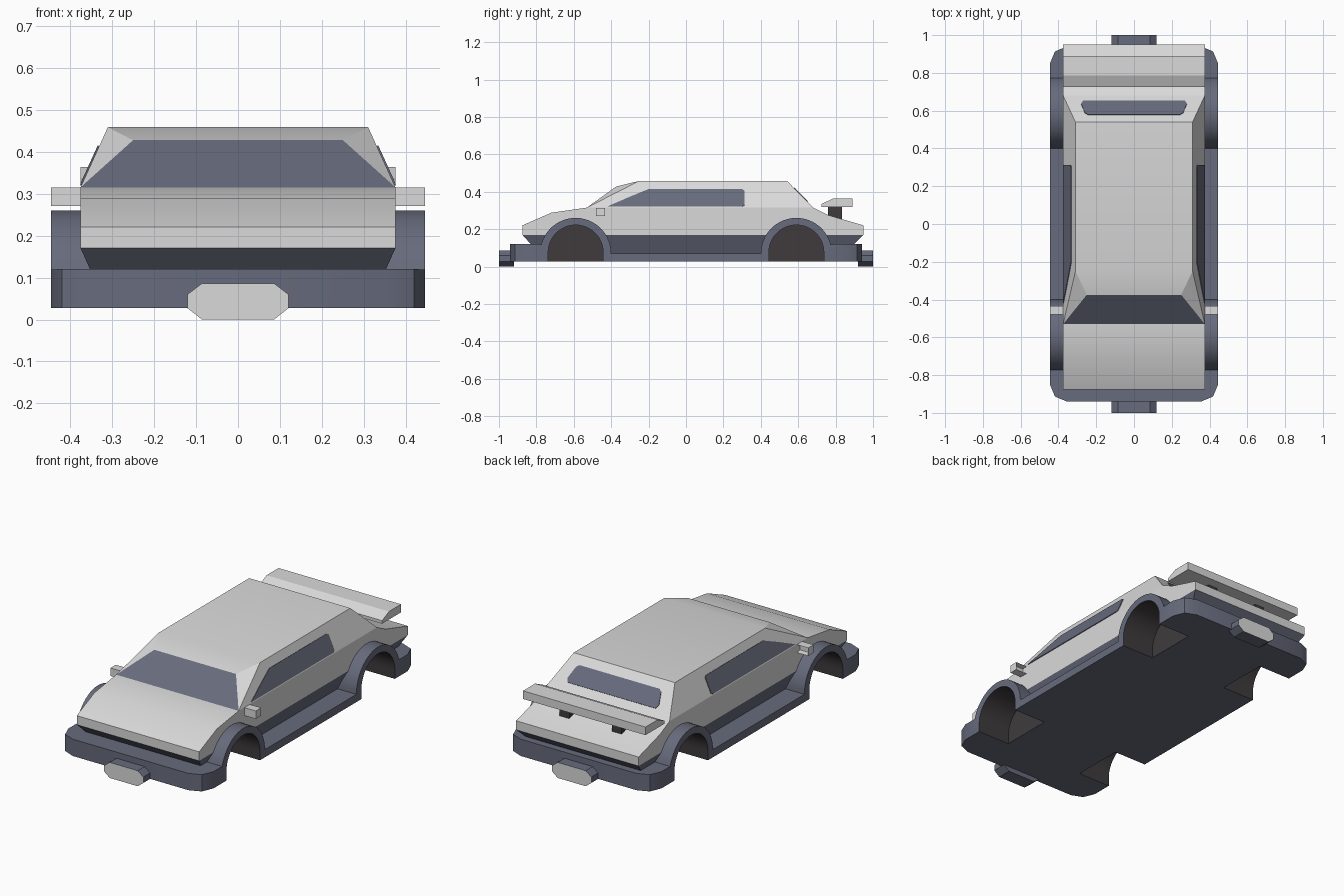
import bpy, bmesh
from math import sin, cos, radians, hypot
from mathutils import Vector

cube = bpy.data.objects.get("Cube")
if cube:
    bpy.data.objects.remove(cube, do_unlink=True)


def material(name, rgb):
    m = bpy.data.materials.new(name)
    m.use_nodes = True
    m.diffuse_color = (*rgb, 1)
    m.node_tree.nodes["Principled BSDF"].inputs["Base Color"].default_value = (*rgb, 1)
    return m


paint = material("light grey paint", (0.7, 0.7, 0.7))
trim = material("slate trim", (0.135, 0.145, 0.2))
black = material("dark rubber", (0.05, 0.044, 0.048))


def finish(bm, name, mats):
    bmesh.ops.recalc_face_normals(bm, faces=bm.faces)
    mesh = bpy.data.meshes.new(name)
    bm.to_mesh(mesh)
    bm.free()
    ob = bpy.data.objects.new(name, mesh)
    for m in mats:
        mesh.materials.append(m)
    bpy.context.collection.objects.link(ob)
    return ob


def prism_mesh(points, vec):
    """Solid made by pushing a flat outline along a vector."""
    bm = bmesh.new()
    face = bm.faces.new([bm.verts.new(p) for p in points])
    out = bmesh.ops.extrude_face_region(bm, geom=[face], use_keep_orig=True)
    moved = [v for v in out["geom"] if isinstance(v, bmesh.types.BMVert)]
    bmesh.ops.translate(bm, verts=moved, vec=vec)
    return bm


def prism(name, points, vec, *mats):
    return finish(prism_mesh(points, vec), name, mats)


def side_outline(x, yz):
    return [(x, y, z) for y, z in yz]


def box(name, lo, hi, *mats):
    yz = [(lo[1], lo[2]), (hi[1], lo[2]), (hi[1], hi[2]), (lo[1], hi[2])]
    return prism(name, side_outline(lo[0], yz), (hi[0] - lo[0], 0, 0), *mats)


def arc(y, z, r, start, end, n=24):
    steps = [radians(start + (end - start) * i / n) for i in range(n + 1)]
    return [(y + r * cos(a), z + r * sin(a)) for a in steps]


def make_active(ob):
    bpy.ops.object.select_all(action='DESELECT')
    ob.select_set(True)
    bpy.context.view_layer.objects.active = ob


def smooth(ob, angle):
    make_active(ob)
    bpy.ops.object.shade_smooth_by_angle(angle=radians(angle))


AXLE = 0.59


def cut_wells(ob, radius, inner):
    """Cut the four wheel wells in from the sides."""
    for side in (-1, 1):
        for y in (-AXLE, AXLE):
            outline = arc(y, 0.075, radius, 0, 180) + [(y - radius, -0.1), (y + radius, -0.1)]
            cutter = prism("well_cutter", side_outline(side * inner, outline), (side * 0.4, 0, 0), black)
            cutter.hide_render = True
            mod = ob.modifiers.new("well", 'BOOLEAN')
            mod.operation = 'DIFFERENCE'
            mod.solver = 'EXACT'
            mod.object = cutter
            make_active(ob)
            bpy.ops.object.modifier_apply(modifier=mod.name)
            bpy.data.objects.remove(cutter, do_unlink=True)


# Chassis with bumpers, sills and wheel arches
outline = [(-0.94, 0.027), (0.94, 0.027), (0.94, 0.12)]
outline += arc(AXLE, 0.07, 0.19, 15, 180) + arc(-AXLE, 0.07, 0.19, 0, 165) + [(-0.94, 0.12)]
bm = prism_mesh(side_outline(-0.445, outline), (0.89, 0, 0))
corners = [e for e in bm.edges if all(abs(v.co.y) > 0.93 for v in e.verts)
           and abs(e.verts[0].co.z - e.verts[1].co.z) > 0.05]
bmesh.ops.bevel(bm, geom=corners, offset=0.09, segments=2, profile=0.5, affect='EDGES')
chassis = finish(bm, "chassis", [trim, black])
cut_wells(chassis, 0.147, 0.245)
for p in chassis.data.polygons:
    c = p.center
    in_well = abs(c.x) > 0.24 and hypot(abs(c.y) - AXLE, c.z - 0.075) < 0.158
    p.material_index = int(in_well)
smooth(chassis, 35)

# Lower body with hood and tail
outline = [(-0.875, 0.17), (-0.875, 0.22), (-0.72, 0.288), (-0.53, 0.315),
           (0.68, 0.315), (0.76, 0.275), (0.95, 0.22), (0.95, 0.17)]
body = prism("lower_body", side_outline(-0.375, outline), (0.75, 0, 0), paint)
cut_wells(body, 0.165, 0.235)
smooth(body, 20)


# Convex solids from corner points mirrored across the centre line
def hull(name, points, *mats):
    bm = bmesh.new()
    for x, y, z in points:
        for s in (-1, 1):
            bm.verts.new((s * x, y, z))
    bmesh.ops.convex_hull(bm, input=bm.verts)
    return finish(bm, name, mats)


# Dark skirt tapering in below the body
skirt = hull("lower_skirt", [(0.375, -0.875, 0.17), (0.375, 0.95, 0.17),
                             (0.33, -0.785, 0.07), (0.33, 0.85, 0.07)], trim)
cut_wells(skirt, 0.165, 0.235)

# Cabin, with the windshield as its own face
cabin = hull("cabin", [(0.375, -0.53, 0.315), (0.30, -0.53, 0.315), (0.25, -0.375, 0.427),
                       (0.31, -0.25, 0.458), (0.31, 0.54, 0.458), (0.375, 0.68, 0.315)], paint, trim)
for p in cabin.data.polygons:
    c = p.center
    p.material_index = int(abs(c.x) < 0.2 and p.normal.y < -0.3 and c.z < 0.41)
smooth(cabin, 20)

# Rear window
half = [(0.245, 0.578), (0.26, 0.587), (0.28, 0.635), (0.27, 0.65)]
slope = (0.315 - 0.458) / (0.68 - 0.54)
loop = half + [(-x, y) for x, y in reversed(half)]
prism("rear_window", [(x, y, 0.458 + slope * (y - 0.54)) for x, y in loop],
      Vector((0, -slope, 1)).normalized() * 0.004, trim)

for side, label in ((1, "left"), (-1, "right")):
    # Side window lying on the leaning cabin wall
    yz = [(-0.42, 0.32), (-0.30, 0.372), (-0.20, 0.413), (0.30, 0.413),
          (0.312, 0.405), (0.312, 0.328), (0.30, 0.32)]
    lean = 0.065 / 0.143
    prism(label + "_side_window", [(side * (0.375 - (z - 0.315) * lean), y, z) for y, z in yz],
          Vector((side, 0, lean)).normalized() * 0.004, trim)

    # Door mirror with a recessed back
    x0, x1 = sorted((side * 0.365, side * 0.445))
    mirror = box(label + "_mirror", (x0, -0.48, 0.27), (x1, -0.433, 0.314), paint)
    bm = bmesh.new()
    bm.from_mesh(mirror.data)
    bm.normal_update()
    back = [f for f in bm.faces if f.normal.y > 0.9]
    bmesh.ops.inset_region(bm, faces=back, thickness=0.005)
    bmesh.ops.translate(bm, verts=back[0].verts[:], vec=(0, -0.03, 0))
    bm.to_mesh(mirror.data)
    bm.free()

    # Spoiler strut
    box(label + "_spoiler_strut", (side * 0.16 - 0.03, 0.76, 0.22),
        (side * 0.16 + 0.03, 0.835, 0.325), black)

# Spoiler wing
prism("spoiler", side_outline(-0.375, [(0.725, 0.318), (0.89, 0.318), (0.89, 0.363),
                                       (0.785, 0.363), (0.725, 0.335)]), (0.75, 0, 0), paint)

# Front and rear bumper blocks with light end plates
half = [(0.086, 0), (0.12, 0.027), (0.12, 0.06), (0.086, 0.086)]
loop = half + [(-x, z) for x, z in reversed(half)]
for end, label in ((-1, "front"), (1, "rear")):
    block = prism(label + "_bumper_block", [(x, end * 0.92, z) for x, z in loop],
                  (0, end * 0.08, 0), trim, paint)
    for p in block.data.polygons:
        p.material_index = int(p.normal.y * end > 0.9)
